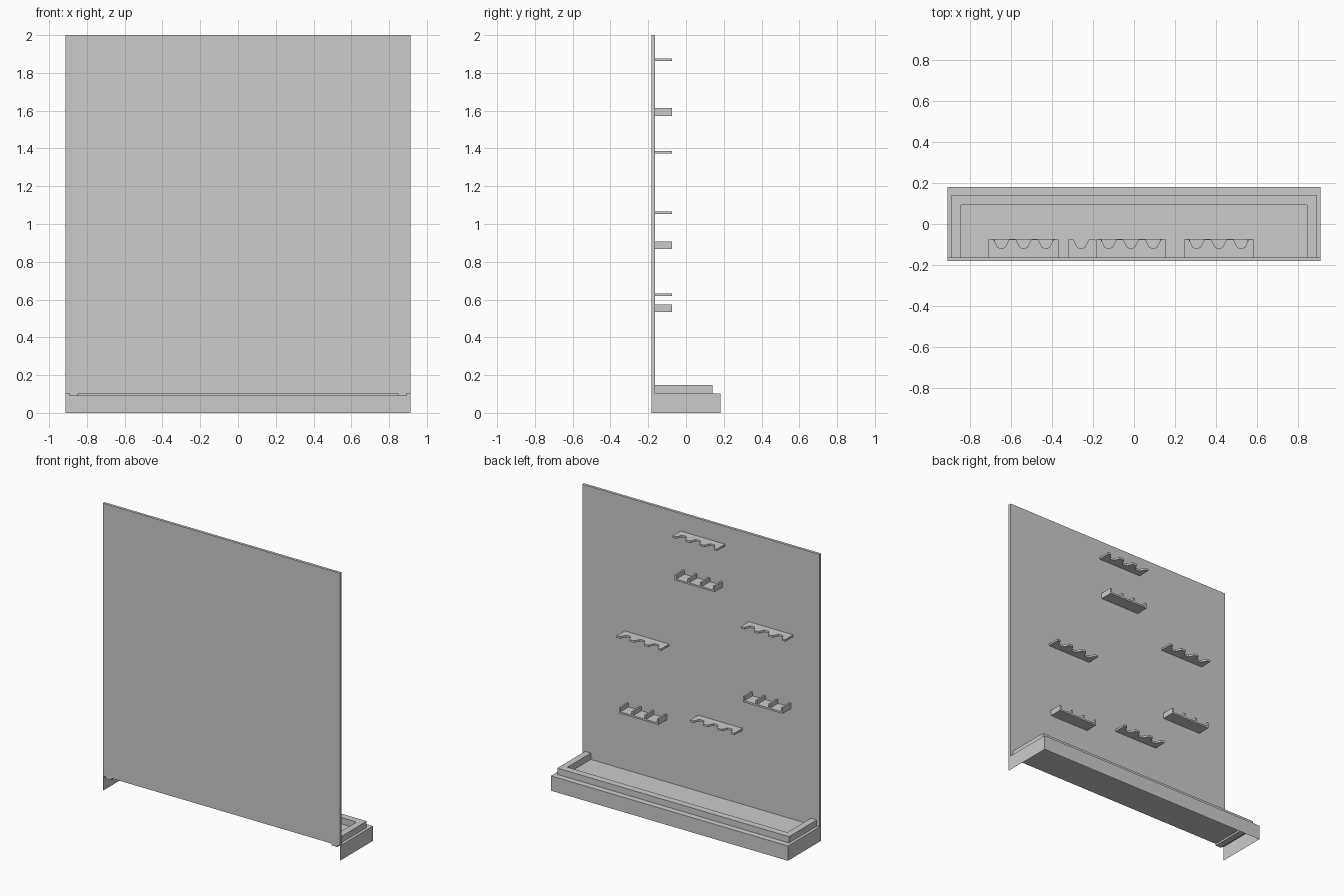
import bpy, bmesh, math

if "Cube" in bpy.data.objects:
    bpy.data.objects.remove(bpy.data.objects["Cube"])

W, FRONT, BACK = 0.912, -0.182, 0.182   # half width and depth limits
PANEL_IN = -0.163                       # inner face of the upright panel


def finish(name, bm):
    bmesh.ops.recalc_face_normals(bm, faces=bm.faces)
    me = bpy.data.meshes.new(name)
    bm.to_mesh(me)
    bm.free()
    ob = bpy.data.objects.new(name, me)
    bpy.context.collection.objects.link(ob)
    return ob


def add_box(bm, x0, x1, y0, y1, z0, z1):
    vs = bmesh.ops.create_cube(bm, size=1)["verts"]
    for v in vs:
        v.co.x = x1 if v.co.x > 0 else x0
        v.co.y = y1 if v.co.y > 0 else y0
        v.co.z = z1 if v.co.z > 0 else z0
    return vs


def extrude_outline(name, pts, z0, z1):
    bm = bmesh.new()
    face = bm.faces.new([bm.verts.new((x, y, z0)) for x, y in pts])
    ext = bmesh.ops.extrude_face_region(bm, geom=[face], use_keep_orig=True)
    for v in ext["geom"]:
        if isinstance(v, bmesh.types.BMVert):
            v.co.z = z1
    return finish(name, bm)


# Upright display panel
bm = bmesh.new()
add_box(bm, -W, W, FRONT, PANEL_IN, 0.103, 2.0)
finish("panel", bm)

# Base: thin shell, open underneath and along the front
bm = bmesh.new()
add_box(bm, -W, W, FRONT, BACK, 0.0, 0.103)
bm.normal_update()
bmesh.ops.delete(bm, geom=[f for f in bm.faces if f.normal.z < -0.5 or f.normal.y < -0.5],
                 context='FACES')
finish("base", bm)

# U-shaped raised rim around the tray
extrude_outline("tray_rim", [(-0.892, FRONT), (-0.892, 0.141), (0.892, 0.141), (0.892, FRONT),
                             (0.847, FRONT), (0.847, 0.094), (-0.847, 0.094), (-0.847, FRONT)],
                0.09, 0.147)


# Thin holder shelf with three scallops along its free edge
def scallop_shelf(name, cx, cz):
    hw, period, tip, depth = 0.171, 0.109, -0.075, 0.042
    pts = [(cx - hw, FRONT), (cx - hw, tip)]
    n = 36
    for i in range(n + 1):
        x = (i / n - 0.5) * 3 * period
        t = 0.5 + 0.7 * math.cos(2 * math.pi * x / period)
        t = min(1, max(0, t))
        pts.append((cx + x, tip - depth * t * t * (3 - 2 * t)))
    pts += [(cx + hw, tip), (cx + hw, FRONT)]
    extrude_outline(name, pts, cz - 0.007, cz + 0.007)


# Small shelf divided into three bays by upright walls
def divided_shelf(name, cx, z0):
    hw, t, front = 0.153, 0.012, -0.073
    outline = [(-hw, z0), (hw, z0), (hw, z0 + 0.04)]
    pitch = (2 * hw - t) / 3
    for i in range(3, -1, -1):
        x = -hw + i * pitch
        if i < 3:
            outline += [(x + t, z0 + 0.012), (x + t, z0 + 0.04)]
        outline.append((x, z0 + 0.04))
        if i > 0:
            outline.append((x, z0 + 0.012))
    bm = bmesh.new()
    face = bm.faces.new([bm.verts.new((cx + x, FRONT, z)) for x, z in outline])
    ext = bmesh.ops.extrude_face_region(bm, geom=[face], use_keep_orig=True)
    for v in ext["geom"]:
        if isinstance(v, bmesh.types.BMVert):
            v.co.y = front
    finish(name, bm)


for i, (x, z) in enumerate([(-0.015, 1.87), (-0.54, 1.38), (0.415, 1.06), (-0.15, 0.625)]):
    scallop_shelf(f"scalloped_shelf_{i + 1}", x, z)
for i, (x, z) in enumerate([(-0.015, 1.573), (-0.54, 0.867), (0.415, 0.534)]):
    divided_shelf(f"divided_shelf_{i + 1}", x, z)
